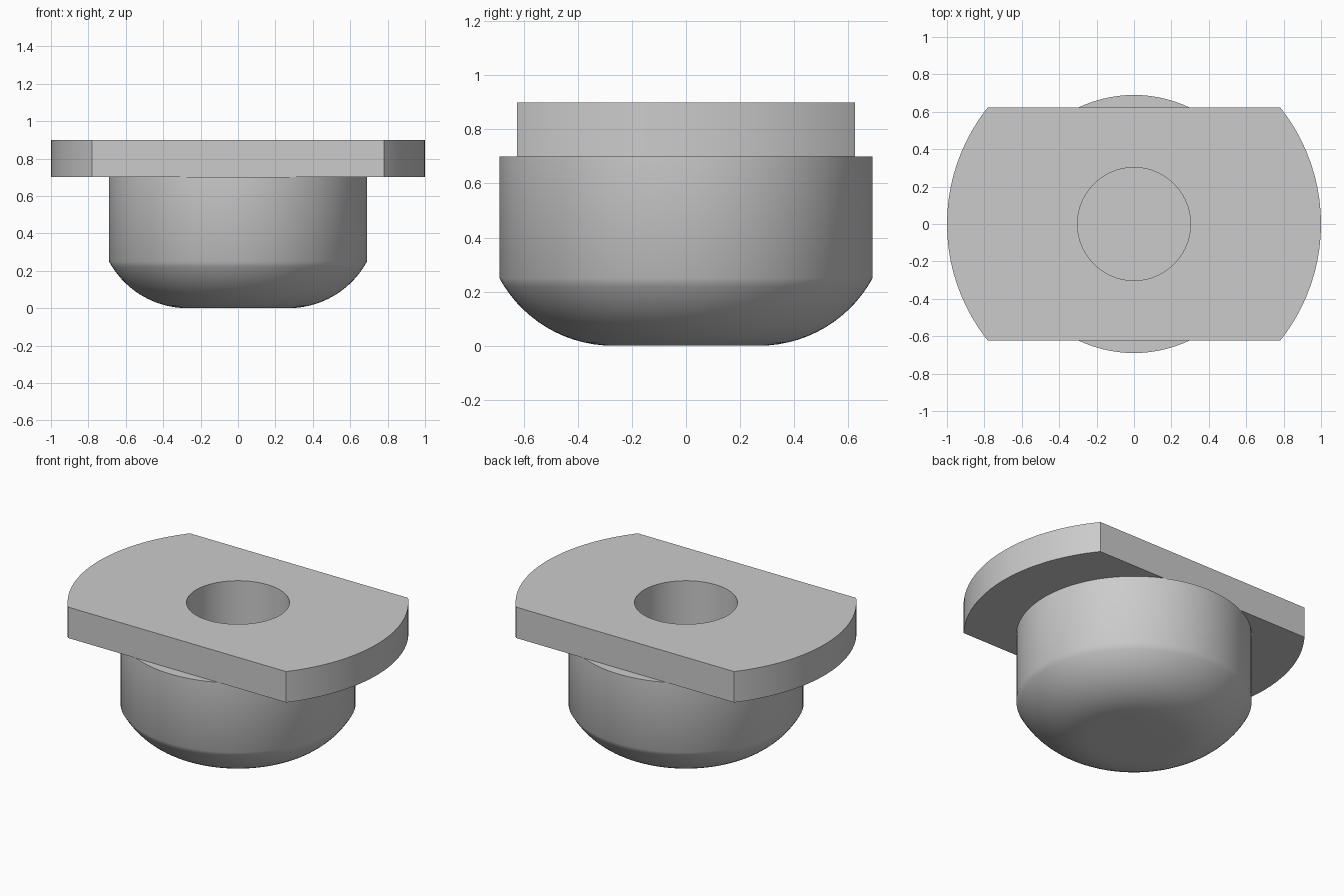
import bpy, bmesh
from math import asin, cos, sin, pi, radians

cube = bpy.data.objects.get("Cube")
if cube:
    bpy.data.objects.remove(cube)

BODY_R, HOLE_R, FLANGE_R = 0.69, 0.302, 1.0
SHOULDER_Z, BODY_TOP, TOP = 0.25, 0.70, 0.90
FLAT_R, FLAT_Y, HOLE_FLOOR = 0.27, 0.624, 0.25
SIDES = 96

grey = bpy.data.materials.new("light_grey")
grey.use_nodes = True
colour = (0.6, 0.6, 0.6, 1)
grey.diffuse_color = colour
grey.node_tree.nodes["Principled BSDF"].inputs["Base Color"].default_value = colour


def lathe(profile, closed=False):
    """Revolve (radius, z) points around the z axis."""
    bm = bmesh.new()
    verts = [bm.verts.new((r, 0, z)) for r, z in profile]
    ends = verts + verts[:1] if closed else verts
    edges = [bm.edges.new(pair) for pair in zip(ends, ends[1:])]
    bmesh.ops.spin(bm, geom=verts + edges, cent=(0, 0, 0), axis=(0, 0, 1),
                   angle=2 * pi, steps=SIDES, use_merge=True)
    bmesh.ops.remove_doubles(bm, verts=bm.verts, dist=0.0001)
    return bm


def finish(bm, name):
    bmesh.ops.recalc_face_normals(bm, faces=bm.faces)
    mesh = bpy.data.meshes.new(name)
    bm.to_mesh(mesh)
    bm.free()
    mesh.materials.append(grey)
    mesh.shade_smooth()
    mesh.set_sharp_from_angle(angle=radians(35))
    obj = bpy.data.objects.new(name, mesh)
    bpy.context.collection.objects.link(obj)


# Round body with a domed underside and a blind bore
run = BODY_R - FLAT_R
arc_r = (run ** 2 + SHOULDER_Z ** 2) / (2 * SHOULDER_Z)
sweep = pi / 2 - asin((arc_r - SHOULDER_Z) / arc_r)
dome = [(FLAT_R + arc_r * sin(sweep * i / 14), arc_r * (1 - cos(sweep * i / 14)))
        for i in range(15)]
finish(lathe([(0, 0)] + dome + [(BODY_R, BODY_TOP), (HOLE_R, BODY_TOP),
                                (HOLE_R, HOLE_FLOOR), (0, HOLE_FLOOR)]), "body")

# Flange ring, trimmed flat at the front and back
flange = lathe([(HOLE_R, BODY_TOP), (FLANGE_R, BODY_TOP),
                (FLANGE_R, TOP), (HOLE_R, TOP)], closed=True)
for side in (-1, 1):
    geom = flange.verts[:] + flange.edges[:] + flange.faces[:]
    cut = bmesh.ops.bisect_plane(flange, geom=geom, plane_co=(0, side * FLAT_Y, 0),
                                 plane_no=(0, side, 0), clear_outer=True)
    rim = [e for e in cut["geom_cut"] if isinstance(e, bmesh.types.BMEdge)]
    bmesh.ops.holes_fill(flange, edges=rim, sides=0)
finish(flange, "flange")
